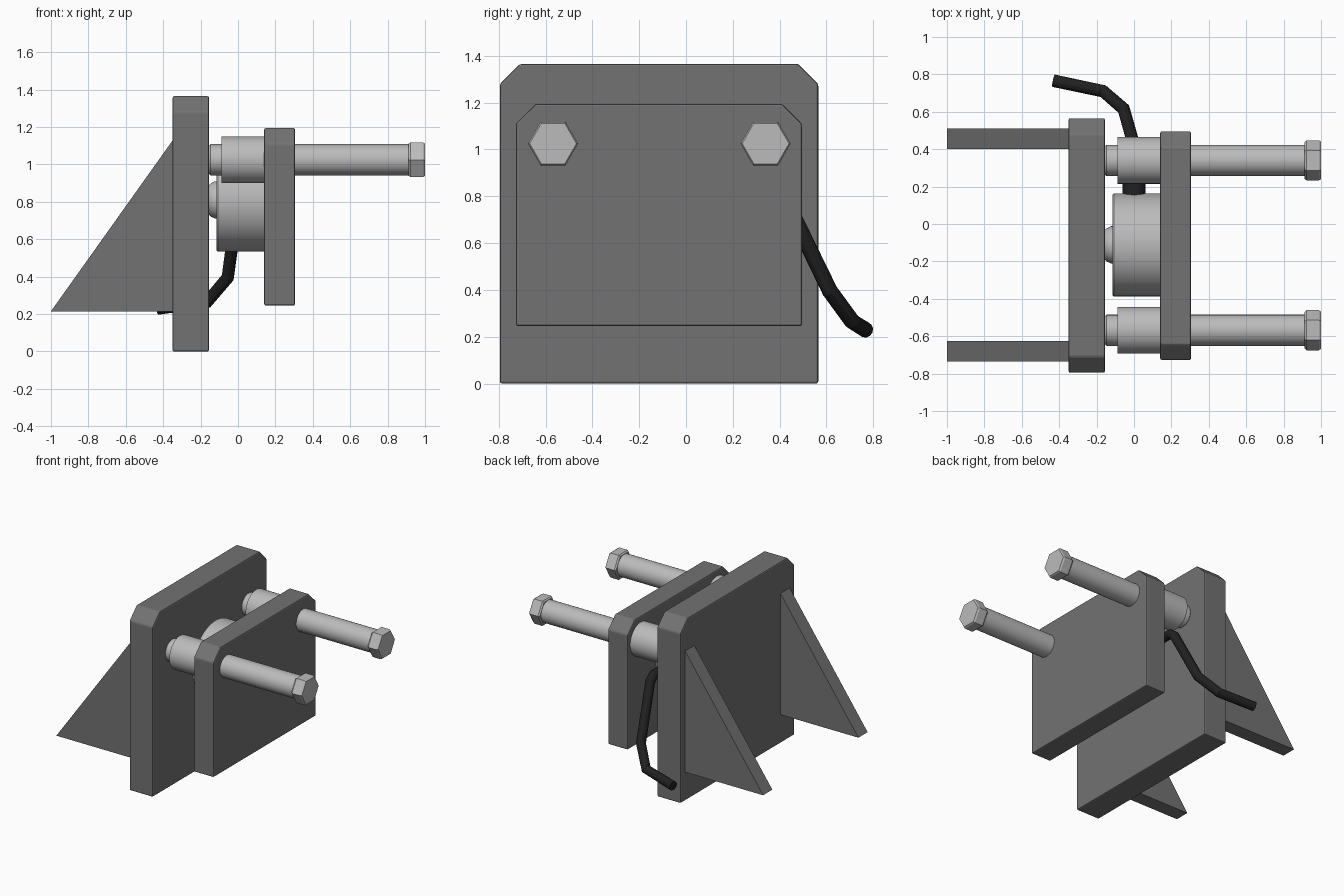
import bpy, bmesh, math
from mathutils import Matrix

if "Cube" in bpy.data.objects:
    bpy.data.objects.remove(bpy.data.objects["Cube"])


def material(name, value):
    m = bpy.data.materials.new(name)
    m.diffuse_color = (value, value, value, 1)
    m.use_nodes = True
    m.node_tree.nodes["Principled BSDF"].inputs["Base Color"].default_value = m.diffuse_color
    return m


PLATE = material("dark_steel", 0.17)
STEEL = material("bright_steel", 0.5)
RUBBER = material("black_rubber", 0.015)


def finish(name, bm, mat, bevel=0.0, smooth=False):
    bmesh.ops.recalc_face_normals(bm, faces=bm.faces)
    me = bpy.data.meshes.new(name)
    bm.to_mesh(me)
    bm.free()
    ob = bpy.data.objects.new(name, me)
    bpy.context.collection.objects.link(ob)
    me.materials.append(mat)
    if bevel:
        mod = ob.modifiers.new("edge_bevel", 'BEVEL')
        mod.width = bevel
        mod.segments = 2
    if smooth:
        bpy.ops.object.select_all(action='DESELECT')
        ob.select_set(True)
        bpy.context.view_layer.objects.active = ob
        bpy.ops.object.shade_smooth_by_angle(angle=math.radians(35))
    return ob


def prism(name, points, offset, mat, bevel=0.0):
    bm = bmesh.new()
    face = bm.faces.new([bm.verts.new(p) for p in points])
    out = bmesh.ops.extrude_face_region(bm, geom=[face])
    verts = [v for v in out["geom"] if isinstance(v, bmesh.types.BMVert)]
    bmesh.ops.translate(bm, verts=verts, vec=offset)
    # keep the starting cap so that the prism is closed
    if not face.is_valid:
        bmesh.ops.holes_fill(bm, edges=bm.edges)
    else:
        bmesh.ops.remove_doubles(bm, verts=bm.verts, dist=1e-6)
    return finish(name, bm, mat, bevel)


def plate(name, x0, x1, y0, y1, z0, z1, c):
    pts = [(y0, z0), (y1, z0), (y1, z1 - c), (y1 - c, z1), (y0 + c, z1), (y0, z1 - c)]
    return prism(name, [(x0, y, z) for y, z in pts], (x1 - x0, 0, 0), PLATE, 0.009)


def lathe(name, profile, y, z, mat, sides=48, axis='X'):
    # stack of (position along axis, radius) rings, closed at both ends
    bm = bmesh.new()
    rings = []
    for t, r in profile:
        ring = []
        for i in range(sides):
            a = 2 * math.pi * i / sides
            ring.append(bm.verts.new((t, r * math.cos(a), r * math.sin(a))))
        rings.append(ring)
    for a, b in zip(rings, rings[1:]):
        for i in range(sides):
            j = (i + 1) % sides
            bm.faces.new((a[i], a[j], b[j], b[i]))
    bm.faces.new(rings[0])
    bm.faces.new(rings[-1])
    if axis == 'Y':
        bm.transform(Matrix.Rotation(math.pi / 2, 4, 'Z'))
    bm.transform(Matrix.Translation((0, y, z)))
    return finish(name, bm, mat, smooth=sides > 6)


# Plates
plate("back_plate", -0.35, -0.155, -0.795, 0.565, 0.0, 1.365, 0.085)
plate("front_plate", 0.14, 0.305, -0.727, 0.495, 0.245, 1.195, 0.085)

# Triangular gussets
for side, y in (("left", -0.735), ("right", 0.4)):
    prism(side + "_gusset", [(-1, y, 0.215), (-0.345, y, 0.215), (-0.345, y, 1.135)],
          (0, 0.11, 0), PLATE)

# Bolts with collars and hexagonal heads
for side, y in (("left", -0.568), ("right", 0.34)):
    lathe(side + "_bolt_shaft", [(-0.155, 0.076), (-0.148, 0.083), (0.915, 0.083)], y, 1.025, STEEL)
    lathe(side + "_collar", [(-0.087, 0.125), (0.145, 0.125)], y, 1.025, STEEL)
    lathe(side + "_bolt_head", [(0.912, 0.098), (0.922, 0.107), (0.988, 0.107), (1.0, 0.1)],
          y, 1.025, STEEL, sides=6)

# Load cell body and its contact button
lathe("cell_body", [(-0.116, 0.267), (-0.108, 0.275), (0.145, 0.275)], -0.112, 0.81, STEEL, 64)
lathe("cell_button", [(-0.157, 0.078), (-0.147, 0.088), (-0.122, 0.1), (-0.11, 0.1)],
      -0.112, 0.81, STEEL)

# Cable gland and cable
lathe("cable_gland", [(0.1, 0.061), (0.25, 0.061), (0.27, 0.045)], 0, 0.81, RUBBER, 24, 'Y')
curve = bpy.data.curves.new("cable", 'CURVE')
curve.dimensions = '3D'
curve.bevel_depth = 0.034
curve.bevel_resolution = 4
curve.use_fill_caps = True
path = [(0, 0.2, 0.81), (0, 0.385, 0.81), (-0.003, 0.43, 0.775), (-0.055, 0.615, 0.395),
        (-0.165, 0.71, 0.265), (-0.43, 0.766, 0.23)]
spline = curve.splines.new('POLY')
spline.points.add(len(path) - 1)
for p, co in zip(spline.points, path):
    p.co = (*co, 1)
cable = bpy.data.objects.new("cable", curve)
bpy.context.collection.objects.link(cable)
curve.materials.append(RUBBER)
bpy.ops.object.select_all(action='DESELECT')
cable.select_set(True)
bpy.context.view_layer.objects.active = cable
bpy.ops.object.convert(target='MESH')
bpy.ops.object.shade_smooth_by_angle(angle=math.radians(25))
